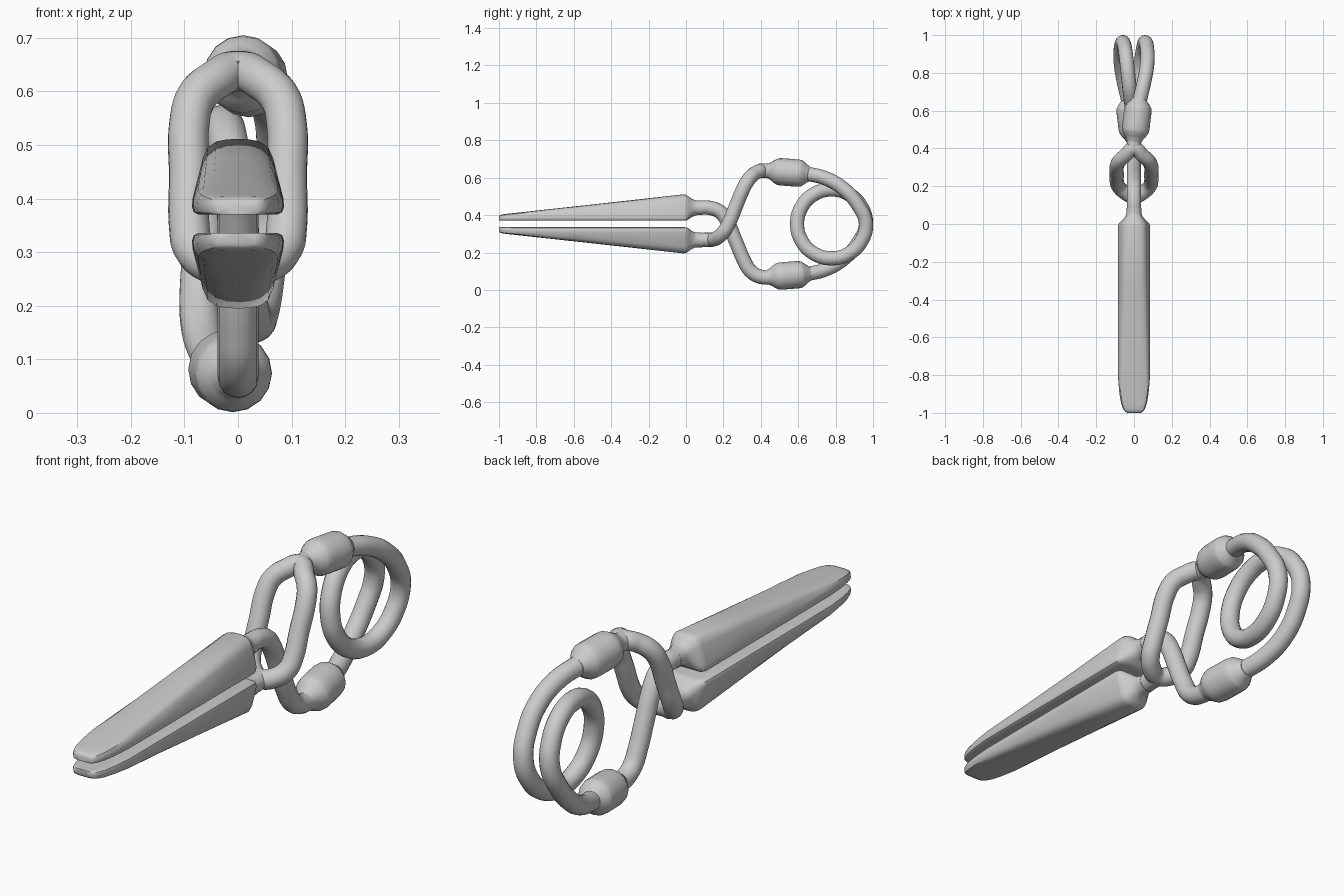
import bpy, bmesh, math

if "Cube" in bpy.data.objects:
    bpy.data.objects.remove(bpy.data.objects["Cube"])

CZ = 0.353      # height of the clip's centre line
R = 0.038       # wire radius


def finish(ob):
    bpy.ops.object.select_all(action='DESELECT')
    ob.select_set(True)
    bpy.context.view_layer.objects.active = ob
    if ob.type == 'CURVE':
        bpy.ops.object.convert(target='MESH')
    bpy.ops.object.shade_smooth_by_angle(angle=math.radians(40))


def tube(name, pts, radii=None, cyclic=False, res=6):
    """Round wire through points given relative to the centre line."""
    cu = bpy.data.curves.new(name, 'CURVE')
    cu.dimensions = '3D'
    cu.bevel_depth = 1.0
    cu.bevel_resolution = 6
    cu.resolution_u = res
    cu.use_fill_caps = True
    sp = cu.splines.new('BEZIER')
    sp.bezier_points.add(len(pts) - 1)
    for i, (bp, (x, y, z)) in enumerate(zip(sp.bezier_points, pts)):
        bp.co = (x, y, z + CZ)
        bp.radius = radii[i] if radii else R
        bp.handle_left_type = bp.handle_right_type = 'AUTO'
    sp.use_cyclic_u = cyclic
    ob = bpy.data.objects.new(name, cu)
    bpy.context.collection.objects.link(ob)
    finish(ob)


def lerp(a, b, t):
    return a + (b - a) * t


def jaw_section(y, w, h, blend, rad=0.039):
    """Half outline (bottom centre to top centre), blended toward the round wire."""
    t = min(max(y + 1, 0), 1)
    k = lerp(0.92, 0.76, t)
    rim = min(0.03, h * 0.6)
    prof = [(0, 0), (0.5, 0), (0.85, 0), (0.96, rim * .15), (1, rim * .5), (0.985, rim),
            (k, lerp(rim, h, .68)), (k * .86, lerp(rim, h, .86)),
            (k * .62, lerp(rim, h, .96)), (k * .32, lerp(rim, h, .995)), (0, h)]
    out = []
    for i, (px, pz) in enumerate(prof):
        a = -math.pi / 2 + math.pi * i / (len(prof) - 1)
        out.append((lerp(px * w, rad * math.cos(a), blend),
                    lerp(pz + 0.017, 0.086 + rad * math.sin(a), blend)))
    return out


def jaw(name, sign):
    # y, half width, height, blend to wire
    st = [(-1, .034, .022, 0), (-.995, .046, .029, 0), (-.98, .057, .034, 0),
          (-.95, .068, .038, 0), (-.9, .077, .043, 0), (-.82, .084, .052, 0),
          (-.6, .085, .076, 0), (-.3, .085, .109, 0), (-.012, .086, .141, 0),
          (.004, .083, .139, .06), (.016, .08, .136, .3), (.03, .08, .136, .65),
          (.045, .08, .136, .9), (.06, .08, .136, 1), (.085, .08, .136, 1)]
    bm = bmesh.new()
    rings = []
    for y, w, h, b in st:
        half = jaw_section(y, w, h, b)
        loop = half + [(-x, z) for x, z in half[-2:0:-1]]
        rings.append([bm.verts.new((x, y, CZ + sign * z)) for x, z in loop])
    n = len(rings[0])
    for a, b in zip(rings, rings[1:]):
        for i in range(n):
            bm.faces.new((a[i], a[(i + 1) % n], b[(i + 1) % n], b[i]))
    bm.faces.new(rings[0])
    bm.faces.new(rings[-1])
    bmesh.ops.recalc_face_normals(bm, faces=bm.faces)
    me = bpy.data.meshes.new(name)
    bm.to_mesh(me)
    bm.free()
    ob = bpy.data.objects.new(name, me)
    bpy.context.collection.objects.link(ob)
    finish(ob)


# jaws
jaw("upper_jaw", 1)
jaw("lower_jaw", -1)

# single arm: upper jaw down to the lower collar
arm = [(.06, -.086), (.13, -.085), (.185, -.062), (.222, -.01), (.265, .09),
       (.31, .195), (.345, .252), (.4, .283), (.5, .283)]
tube("single_arm", [(0, y, -z) for y, z in arm])

# split arm: lower jaw up to the upper collar, opening into a link
side = [(.05, .168, -.074), (.083, .2, -.045), (.091, .225, -.005), (.091, .265, .09),
        (.091, .305, .185), (.078, .333, .235), (.043, .365, .268)]
link = [(0, .145, -.084)] + side + [(0, .4, .285)] + [(-x, y, z) for x, y, z in side[::-1]]
tube("split_arm_link", link, cyclic=True)
tube("split_arm_lower_stem", [(0, .06, -.086), (0, .15, -.084)])
tube("split_arm_upper_stem", [(0, .4, .284), (0, .5, .283)])

# collars
prof = [(.43, .036), (.452, .046), (.472, .061), (.488, .07), (.505, .073), (.6, .073),
        (.618, .07), (.632, .061), (.648, .048), (.665, .036)]
for name, s in (("upper_collar", 1), ("lower_collar", -1)):
    pts = [(s * (y - .43) * .12, y, s * (.285 - (y - .43) * .08)) for y, r in prof]
    tube(name, pts, [r for y, r in prof], res=3)

# coil spring joining both collars
lead = [(.015, .56, .275), (.03, .65, .267), (.054, .755, .24), (.07, .85, .181), (.07, .922, .098)]
coil = []
for i in range(13):
    a = math.radians(-30 * i)
    coil.append((.06 - .01 * i, .778 + .184 * math.cos(a), .184 * math.sin(a)))
tube("coil_spring", lead + coil + [(-x, y, -z) for x, y, z in lead[::-1]])
